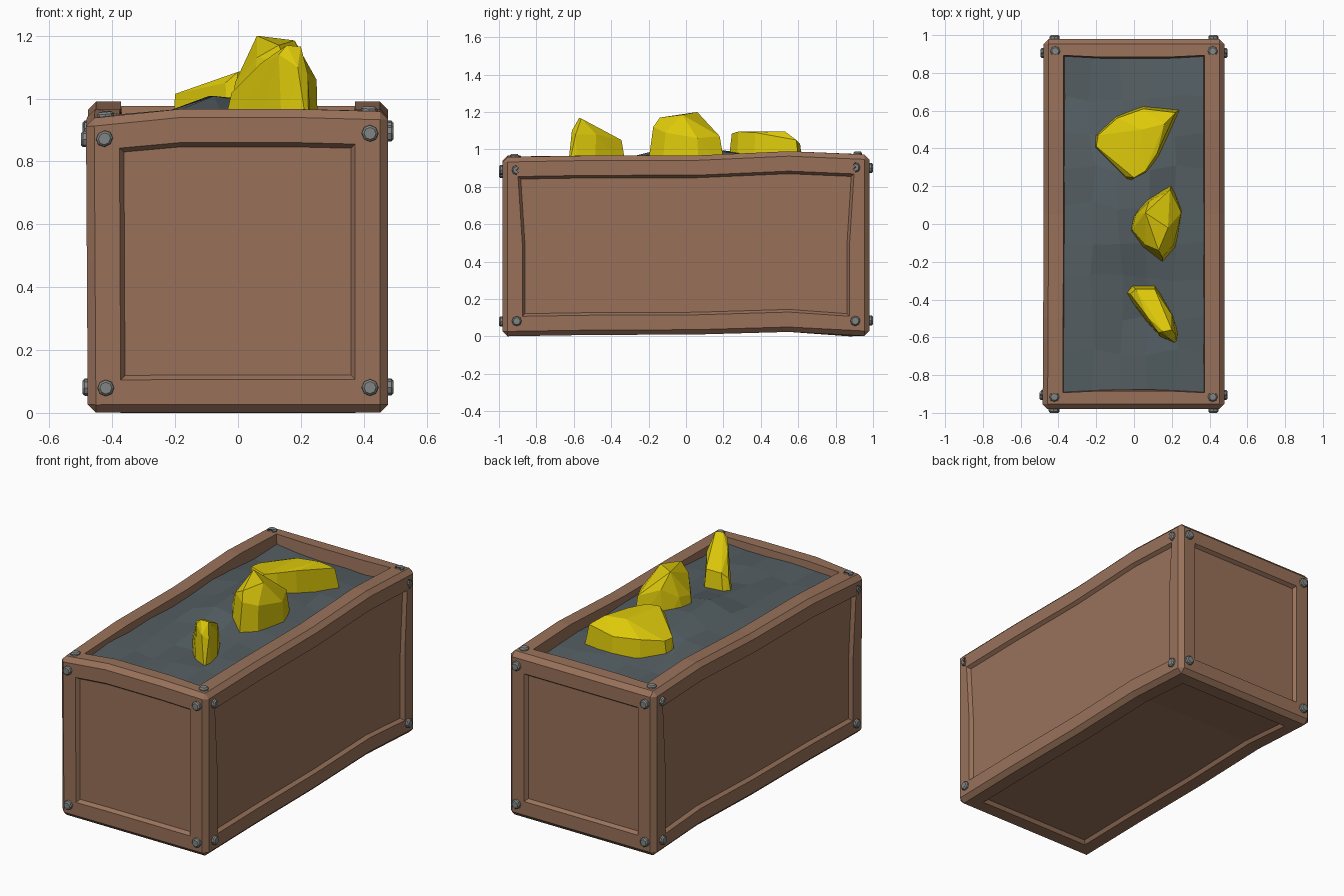
import bpy, bmesh, math, random
from mathutils import Vector, Matrix

if "Cube" in bpy.data.objects:
    bpy.data.objects.remove(bpy.data.objects["Cube"])

random.seed(4)
HX, HY, HZ = 0.478, 0.98, 0.955   # half width, half length, height


def material(name, rgb):
    m = bpy.data.materials.new(name)
    m.diffuse_color = (*rgb, 1)
    m.use_nodes = True
    m.node_tree.nodes["Principled BSDF"].inputs["Base Color"].default_value = m.diffuse_color
    return m


wood = material("brown wood", (0.315, 0.166, 0.102))
slate = material("slate grey", (0.088, 0.112, 0.124))
gold = material("gold yellow", (0.72, 0.58, 0.003))
steel = material("bolt grey", (0.225, 0.235, 0.235))


def finish(bm, name, mat):
    me = bpy.data.meshes.new(name)
    bm.to_mesh(me)
    bm.free()
    me.materials.append(mat)
    ob = bpy.data.objects.new(name, me)
    bpy.context.collection.objects.link(ob)
    return ob


def lerp_curve(pts, t):
    for (a, va), (b, vb) in zip(pts, pts[1:]):
        if t <= b:
            return va + (vb - va) * max(0, (t - a) / (b - a))
    return pts[-1][1]


def clamp(t):
    return max(0.0, min(1.0, t))


TOP = [(-1, .003), (-.5, .012), (.05, .012), (.55, .035), (1, .016)]
BOTTOM = [(-1, 0), (-.5, .008), (.05, .010), (.55, .024), (.86, 0), (1, .004)]


def warp(bm):
    """Hand-made wobble shared by the crate, its bolts and its filling."""
    for v in bm.verts:
        x, y, z = v.co
        t = clamp(z / HZ)
        v.co.z += lerp_curve(TOP, y) * t + lerp_curve(BOTTOM, y) * (1 - t)
        # front left corner sags, middle of the front rim bulges
        front = clamp((-y - .5) / .45)
        v.co.z += t * front * (.008 - .03 * clamp((-.18 - x) / .29)
                               - .008 * clamp((x - .18) / .29))
        # opening is slightly askew
        if .7 < abs(y) < .89 and z > .8:
            v.co.y += math.copysign(.018 * x / .37, y)
        v.co.x -= .006 * t * clamp(-x / HX) * clamp(-y)


# Crate: chamfered box with an inset panel on every side and a deep opening
bm = bmesh.new()
bmesh.ops.create_cube(bm, size=1, matrix=Matrix.Translation((0, 0, HZ / 2))
                      @ Matrix.Diagonal((2 * HX, 2 * HY, HZ, 1)))
bmesh.ops.bevel(bm, geom=bm.edges[:], offset=.026, segments=1,
                profile=.5, affect='EDGES')
bm.normal_update()
sides = [f for f in bm.faces if f.calc_area() > .3]
bmesh.ops.inset_individual(bm, faces=sides, thickness=.079, depth=0,
                           use_even_offset=True)
bm.normal_update()
top = [f for f in sides if f.normal.z > .9]
rest = [f for f in sides if f.normal.z <= .9]
bmesh.ops.inset_individual(bm, faces=rest, thickness=.014, depth=-.02,
                           use_even_offset=True)
bmesh.ops.inset_individual(bm, faces=top, thickness=.01, depth=-.11,
                           use_even_offset=True)
cuts = [((0, 1, 0), c) for c in (-.5, .05, .55)]
cuts += [((1, 0, 0), c) for c in (-.18, .18)] + [((0, 0, 1), .49)]
for n, c in cuts:
    bmesh.ops.bisect_plane(bm, geom=bm.verts[:] + bm.edges[:] + bm.faces[:],
                           plane_co=Vector(n) * c, plane_no=n, dist=1e-5)
warp(bm)
finish(bm, "crate", wood)

# Bolts: octagonal heads at the corners of the four sides and the top rim
bm = bmesh.new()


def bolt(pos, normal):
    n = Vector(normal)
    rot = n.to_track_quat('Z', 'Y').to_matrix().to_4x4()
    for r1, r2, depth, off in ((.027, .026, .02, 0), (.026, .019, .007, .0135)):
        bmesh.ops.create_cone(bm, cap_ends=True, segments=8, radius1=r1, radius2=r2,
                              depth=depth,
                              matrix=Matrix.Translation(Vector(pos) + n * off) @ rot)


for s in (-1, 1):
    for u in (-1, 1):
        for z in (.08, .885):
            bolt((s * HX, u * .905, z), (s, 0, 0))
            bolt((u * .42, s * (HY + .003), z), (0, s, 0))
        bolt((s * .417, u * .915, HZ - .003), (0, 0, 1))
warp(bm)
finish(bm, "bolts", steel)

# Filling: faceted heap of grey rubble inside the opening
bm = bmesh.new()
bmesh.ops.create_grid(bm, x_segments=5, y_segments=9, size=1)
for v in bm.verts:
    edge = max(abs(v.co.x), abs(v.co.y)) > .99
    x, y = v.co.x * .37, v.co.y * .872
    if not edge:
        x += random.uniform(-.02, .02)
        y += random.uniform(-.03, .03)
    z = .905 - .02 * y + .095 * math.exp(-((x + .02) ** 2 / .06 + (y - .03) ** 2 / .12))
    v.co = (x, y, z + random.uniform(-.012, .012))
warp(bm)
finish(bm, "rubble_filling", slate)


# Gold nuggets: convex faceted lumps (base outline, then upper points)
def nugget(name, base, upper):
    bm = bmesh.new()
    for x, y in base:
        bm.verts.new((x, y, .87))
    for p in upper:
        bm.verts.new(p)
    bmesh.ops.convex_hull(bm, input=bm.verts[:])
    loose = [v for v in bm.verts if not v.link_faces]
    bmesh.ops.delete(bm, geom=loose, context='VERTS')
    bmesh.ops.dissolve_limit(bm, angle_limit=math.radians(5),
                             verts=bm.verts[:], edges=bm.edges[:])
    bmesh.ops.recalc_face_normals(bm, faces=bm.faces[:])
    finish(bm, name, gold)


nugget("back_nugget",
       [(-.21, .40), (-.21, .47), (-.1, .57), (.05, .63), (.25, .61), (.14, .36),
        (.07, .27), (-.03, .22)],
       [(-.2, .41, 1.015), (-.19, .47, 1.015), (-.09, .56, 1.03), (.05, .61, 1.03),
        (.22, .59, 1.05), (.16, .53, 1.095), (.12, .37, 1.09), (.06, .28, 1.095),
        (0, .245, 1.085), (-.04, .25, 1.05), (.04, .5, 1.095)])
nugget("middle_nugget",
       [(-.02, -.05), (-.02, .02), (.06, .13), (.2, .215), (.255, .07), (.22, -.13),
        (.15, -.21), (.04, -.13)],
       [(-.01, -.03, 1.05), (.01, .05, 1.06), (.08, .12, 1.11), (.19, .18, 1.07),
        (.25, .06, 1.06), (.21, -.11, 1.09), (.15, -.175, 1.12), (.06, -.11, 1.13),
        (.06, .06, 1.2), (.18, -.02, 1.185), (.13, -.14, 1.17)])
nugget("front_nugget",
       [(-.055, -.36), (-.025, -.315), (.11, -.315), (.14, -.37), (.21, -.49),
        (.235, -.58), (.225, -.635), (.14, -.6), (.05, -.5)],
       [(-.02, -.37, 1.02), (.01, -.345, 1.05), (.11, -.345, 1.05), (.07, -.49, 1.11),
        (.13, -.575, 1.14), (.155, -.57, 1.17), (.19, -.61, 1.10), (.222, -.59, 1.08),
        (.2, -.56, 1.165), (.2, -.48, 1.08)])
